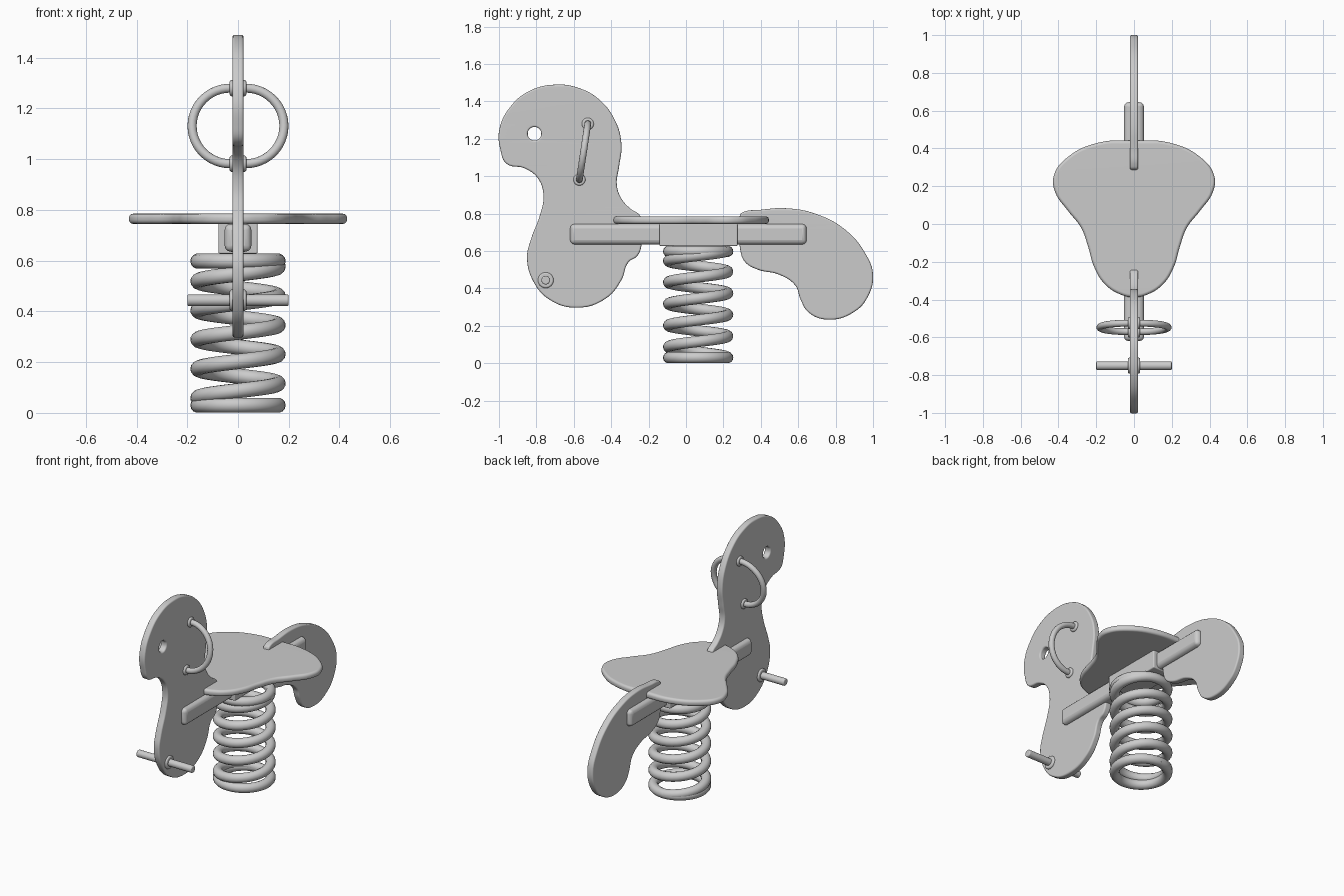
import bpy, bmesh
from math import pi, sin, cos
from mathutils import Vector

if "Cube" in bpy.data.objects:
    bpy.data.objects.remove(bpy.data.objects["Cube"])


def finish(ob, angle=0.7):
    bpy.ops.object.select_all(action='DESELECT')
    ob.select_set(True)
    bpy.context.view_layer.objects.active = ob
    if ob.type == 'CURVE':
        bpy.ops.object.convert(target='MESH')
        ob = bpy.context.object
        bm = bmesh.new()
        bm.from_mesh(ob.data)
        bmesh.ops.remove_doubles(bm, verts=bm.verts, dist=1e-5)
        bmesh.ops.recalc_face_normals(bm, faces=bm.faces)
        bm.to_mesh(ob.data)
        bm.free()
    bpy.ops.object.shade_smooth_by_angle(angle=angle)
    m = ob.modifiers.new("weighted", 'WEIGHTED_NORMAL')
    m.keep_sharp = True
    return ob


def board(name, pts, half, bevel, loc=(0, 0, 0), rot=(0, 0, 0), hole=None):
    """Smooth closed outline, extruded with rounded edges, optional round hole."""
    cu = bpy.data.curves.new(name, 'CURVE')
    cu.dimensions, cu.fill_mode = '2D', 'BOTH'
    cu.resolution_u, cu.bevel_resolution = 6, 3
    cu.extrude, cu.bevel_depth, cu.offset = half - bevel, bevel, -bevel
    loops = [pts]
    if hole:
        hx, hy, r = hole
        r += bevel * 0.0
        loops.append([(hx + r * cos(-a * pi / 4), hy + r * sin(-a * pi / 4)) for a in range(8)])
    for loop in loops:
        sp = cu.splines.new('BEZIER')
        sp.bezier_points.add(len(loop) - 1)
        for bp, p in zip(sp.bezier_points, loop):
            bp.co = (p[0], p[1], 0)
            bp.handle_left_type = bp.handle_right_type = 'AUTO'
        sp.use_cyclic_u = True
    ob = bpy.data.objects.new(name, cu)
    ob.location, ob.rotation_euler = loc, rot
    bpy.context.collection.objects.link(ob)
    return finish(ob)


def tube(name, pts, r):
    cu = bpy.data.curves.new(name, 'CURVE')
    cu.dimensions = '3D'
    cu.bevel_depth, cu.bevel_resolution, cu.use_fill_caps = r, 5, True
    sp = cu.splines.new('POLY')
    sp.points.add(len(pts) - 1)
    for q, p in zip(sp.points, pts):
        q.co = (*p, 1)
    ob = bpy.data.objects.new(name, cu)
    bpy.context.collection.objects.link(ob)
    return finish(ob)


def bevel(ob, w, seg=3):
    m = ob.modifiers.new("bevel", 'BEVEL')
    m.width, m.segments, m.limit_method = w, seg, 'ANGLE'


def box(name, lo, hi, w):
    lo, hi = Vector(lo), Vector(hi)
    bpy.ops.mesh.primitive_cube_add(size=1, location=(lo + hi) / 2)
    ob = bpy.context.object
    ob.name, ob.scale = name, hi - lo
    bpy.ops.object.transform_apply(location=False, rotation=False, scale=True)
    bevel(ob, w)
    return finish(ob)


def rod(name, y, z, r, half, w):
    bpy.ops.mesh.primitive_cylinder_add(vertices=32, radius=r, depth=2 * half,
                                        location=(0, y, z), rotation=(0, pi / 2, 0))
    ob = bpy.context.object
    ob.name = name
    bevel(ob, w)
    return finish(ob)


SIDE = (pi / 2, 0, pi / 2)  # outline drawn as (y, z)

# head panel with eye hole
head = [(-.69, 1.49), (-.575, 1.472), (-.47, 1.415), (-.38, 1.30), (-.345, 1.17), (-.358, 1.05),
        (-.37, .955), (-.345, .88), (-.295, .825), (-.25, .795), (-.24, .77), (-.24, .62),
        (-.262, .572), (-.308, .54), (-.345, .445), (-.43, .345), (-.585, .297), (-.73, .34),
        (-.815, .435), (-.85, .565), (-.83, .66), (-.78, .795), (-.762, .90), (-.793, .99),
        (-.863, 1.042), (-.96, 1.067), (-.992, 1.14), (-.998, 1.25), (-.94, 1.37), (-.835, 1.457)]
board("head_panel", head, .022, .01, rot=SIDE, hole=(-.81, 1.227, .036))

# tail panel
tail = [(.29, .795), (.305, .808), (.395, .82), (.53, .829), (.69, .80), (.85, .715), (.96, .585),
        (1.0, .475), (.972, .355), (.90, .275), (.763, .233), (.655, .272), (.613, .34),
        (.585, .415), (.50, .473), (.38, .502), (.314, .543), (.29, .607)]
board("tail_panel", tail, .022, .01, rot=SIDE)

# seat, mirrored half outline
half = [(.19, .43), (.35, .355), (.425, .255), (.418, .17), (.35, .07), (.28, -.02),
        (.243, -.12), (.21, -.23), (.153, -.32), (.074, -.372)]
seat = [(0, .442)] + half + [(0, -.388)] + [(-x, y) for x, y in reversed(half)]
board("seat", seat, .02, .016, loc=(0, 0, .765))

# beam and mounting block
box("beam", (-.053, -.62, .635), (.053, .645, .745), .025)
box("mounting_block", (-.077, -.142, .627), (.077, .275, .752), .006)

# coil spring with flat end turns
N, a0, pitch, z0, z1 = 36, pi / 2, .115, .03, .598
a1 = a0 + (z1 - z0) / pitch * 2 * pi
steps = int((a1 - a0 + 4 * pi) / (2 * pi) * N)
path = []
for i in range(steps + 1):
    a = a0 - 2 * pi + i * 2 * pi / N
    z = min(max(z0 + pitch * (a - a0) / (2 * pi), z0), z1)
    path.append((.158 * cos(a), .065 + .158 * sin(a), z))
tube("spring", path, .03)

# two curved hand grips with collars
top, bot = Vector((0, -.525, 1.28)), Vector((0, -.57, .982))
mid, arm = (top + bot) / 2, (top - bot) / 2
for name, s in (("left_grip", -1), ("right_grip", 1)):
    arc = [mid + arm * cos(t * pi / 24) + Vector((s * (.03 + .151 * sin(t * pi / 24)), 0, 0))
           for t in range(25)]
    tube(name, [top] + arc + [bot], .018)
for name, p in (("upper_grip_collar", top), ("lower_grip_collar", bot)):
    rod(name, p.y, p.z, .032, .033, .008)

# foot peg with collar
rod("foot_peg", -.75, .444, .023, .2, .006)
rod("foot_peg_collar", -.75, .444, .042, .033, .008)
